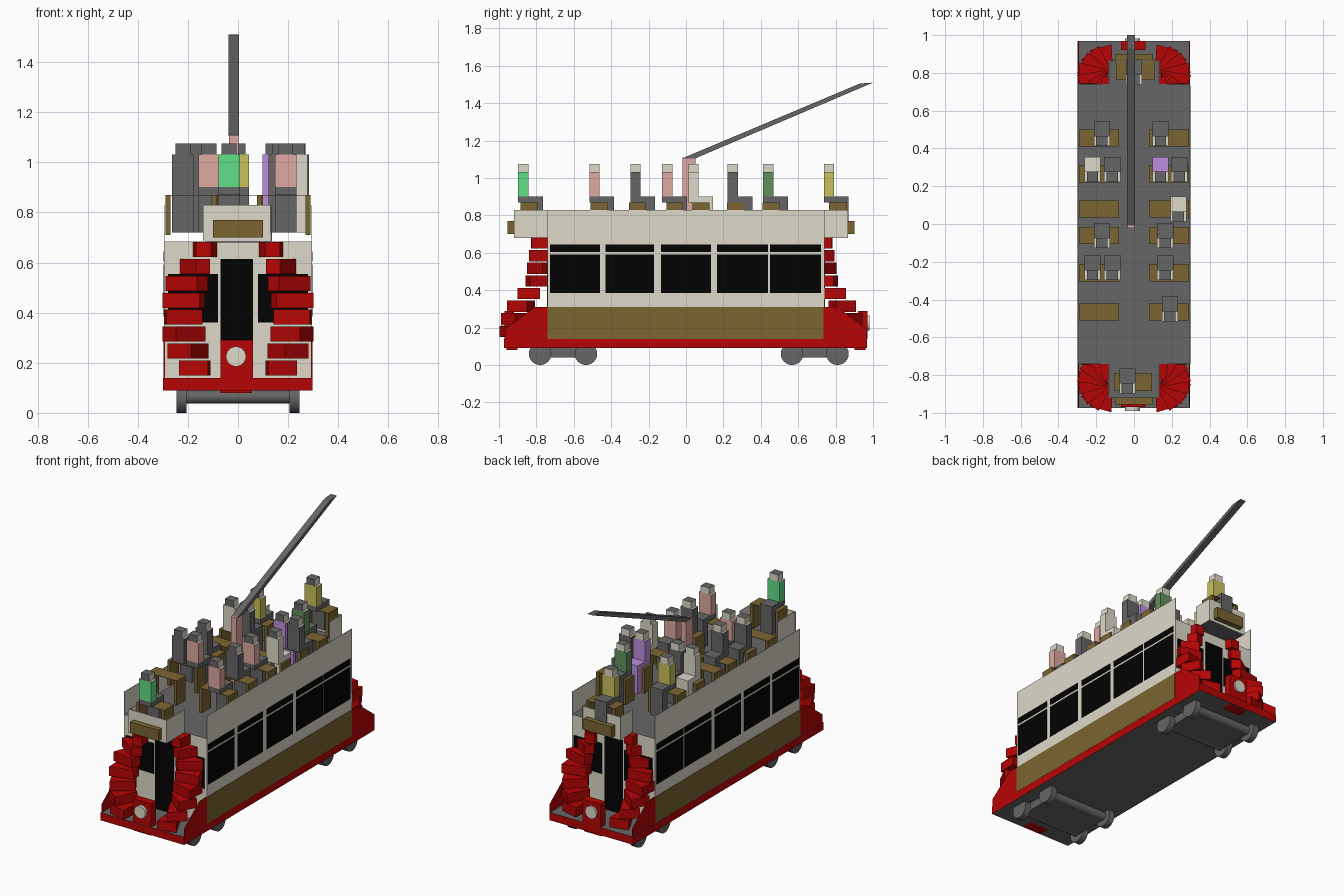
import bpy
from math import cos, sin, radians, pi

if "Cube" in bpy.data.objects:
    bpy.data.objects.remove(bpy.data.objects["Cube"])


def material(name, rgb):
    linear = [(c / 255) ** 2.2 for c in rgb] + [1]
    m = bpy.data.materials.new(name)
    m.use_nodes = True
    m.diffuse_color = linear
    m.node_tree.nodes["Principled BSDF"].inputs["Base Color"].default_value = linear
    return m


RED = material("red", (182, 13, 13))
CREAM = material("cream", (221, 216, 201))
BROWN = material("brown", (122, 101, 53))
GREY = material("grey", (102, 102, 102))
BLACK = material("black", (9, 9, 9))
PINK = material("pink", (222, 168, 160))
GREEN = material("bright green", (98, 222, 133))
OLIVE = material("dark green", (98, 142, 92))
PURPLE = material("purple", (188, 140, 222))
YELLOW = material("yellow", (200, 193, 92))


def mesh(name, verts, faces, *mats):
    me = bpy.data.meshes.new(name)
    me.from_pydata(verts, [], faces)
    for m in mats:
        me.materials.append(m)
    ob = bpy.data.objects.new(name, me)
    bpy.context.collection.objects.link(ob)
    return ob


def prism(name, ring, offset, *mats):
    """Extrude a counter-clockwise ring of 3D points along an offset."""
    n = len(ring)
    top = [tuple(a + b for a, b in zip(p, offset)) for p in ring]
    sides = [(i, (i + 1) % n, (i + 1) % n + n, i + n) for i in range(n)]
    caps = [tuple(reversed(range(n))), tuple(range(n, 2 * n))]
    return mesh(name, list(ring) + top, sides + caps, *mats)


def box(name, x0, x1, y0, y1, z0, z1, *mats):
    x0, x1 = sorted((x0, x1))
    y0, y1 = sorted((y0, y1))
    ring = [(x0, y0, z0), (x1, y0, z0), (x1, y1, z0), (x0, y1, z0)]
    return prism(name, ring, (0, 0, z1 - z0), *mats)


def disc(name, centre, radius, depth, axis, mat, sides=24):
    rot = (0, pi / 2, 0) if axis == "x" else (pi / 2, 0, 0)
    bpy.ops.mesh.primitive_cylinder_add(vertices=sides, radius=radius, depth=depth,
                                        location=centre, rotation=rot)
    ob = bpy.context.object
    ob.name = name
    ob.data.materials.append(mat)
    bpy.ops.object.shade_smooth_by_angle()
    return ob


# Chassis: red rim, grey top and underside
chassis = box("chassis", -.299, .297, -.973, .968, .09, .14, RED, GREY)
for f in chassis.data.polygons:
    f.material_index = int(abs(f.normal.z) > .5)

# Lower saloon and upper deck floor
body = box("saloon", -.296, .296, -.74, .74, .14, .685, CREAM, GREY)
for f in body.data.polygons:
    f.material_index = int(f.normal.z > .5)

windows = [(-.727, -.46), (-.43, -.17), (-.133, .134), (.166, .438), (.449, .722)]
for side in (-1, 1):
    x = .296 * side
    out = x + .002 * side
    box("lower_panel", x, out, -.74, .735, .14, .31, BROWN)
    box("deck_wall", x, x - .003 * side, -.74, .74, .685, .83, CREAM)
    for a, b in windows:
        box("window", x, out, a, b, .385, .592, BLACK)
        box("top_light", x, out, a, b, .605, .645, BLACK)

# Bogies
for y0, y1 in ((-.78, -.535), (.567, .81)):
    box("bogie_frame", -.205, .205, y0, y1, .04, .09, GREY)
    for y in (y0, y1):
        disc("axle", (0, y, .065), .028, .41, "x", GREY)
        for s in (-1, 1):
            disc("wheel", (.225 * s, y, .06), .06, .04, "x", GREY)


def staircase(cx, cy, sx, sy):
    """Winding steps from the platform up to the balcony."""
    count = 8
    for i in range(count):
        a = radians(93 - 168 * i / (count - 1))
        ring = []
        for r, w in ((.005, -.03), (.153, -.06), (.153, .06), (.005, .03)):
            px = r * cos(a) - w * sin(a)
            py = r * sin(a) + w * cos(a)
            ring.append((cx + px * sx, cy + py * sy, .622 - .0675 * i))
        if sx * sy < 0:
            ring.reverse()
        prism("stair_step", ring, (0, 0, .06), RED)


# Both ends: platform, stairs, balcony
for end, reach, stair_y, lamp_y in ((-1, .92, -.833, -.978), (1, .865, .787, .97)):
    wall = .74 * end
    box("door", -.07, .06, wall, wall + .004 * end, .14, .615, BLACK)
    for s in (-1, 1):
        box("end_window", .08 * s, .28 * s, wall, wall + .004 * end, .36, .555, BLACK)
        profile = [(.735, .14), (.968, .14), (.968, .19), (.81, .31), (.735, .31)]
        ring = [(.297 * s, y * end, z) for y, z in profile]
        if end < 0:
            ring.reverse()
        if s > 0:
            ring = [(x - .005, y, z) for x, y, z in ring]
        prism("platform_skirt", ring, (.005, 0, 0), RED)
        staircase(.138 * s, stair_y, s, -end)
        box("balcony_side", .135 * s, .131 * s, wall, reach * end, .68, .83, CREAM)
    box("balcony_floor", -.135, .135, wall, reach * end, .68, .686, GREY)
    box("balcony_front", -.14, .13, reach * end, (reach - .005) * end, .68, .83, CREAM)
    box("destination_box", -.10, .10, reach * end, (reach + .035) * end, .70, .77, BROWN)
    box("lamp_box", -.07, .06, .92 * end, .97 * end, .14, .29, RED)
    disc("headlamp", (-.008, lamp_y, .225), .04, .024, "y", CREAM)
    box("coupler", -.07, .055, .9 * end, .96 * end, .08, .09, RED)


# Benches: thin seat on two end boards
def bench(x0, x1, y0, y1):
    box("bench_seat", x0, x1, y0, y1, .867, .87, BROWN)
    box("bench_end", x0, x0 + .02, y0, y1, .71, .867, BROWN)
    box("bench_end", x1 - .02, x1, y0, y1, .71, .867, BROWN)


for y in (-.51, -.305, -.105, .035, .22, .41):
    bench(-.29, -.08, y, y + .09)
    bench(.08, .29, y, y + .09)
bench(-.105, .095, -.885, -.79)
bench(-.095, .11, .765, .86)


# Seated passengers, facing the rear
def passenger(x, y, shirt, trousers=GREY):
    box("passenger_thighs", x - .043, x + .043, y - .027, y + .105, .87, .902, trousers)
    box("passenger_shins", x - .043, x + .043, y + .055, y + .105, .72, .87, trousers)
    torso = box("passenger_torso", x - .043, x + .043, y - .027, y + .027, .902, 1.032,
                shirt, CREAM)
    head = box("passenger_head", x - .03, x + .03, y - .027, y + .027, 1.032, 1.075,
               CREAM, GREY)
    for f in torso.data.polygons:
        f.material_index = int(f.normal.z > .5)
    for f in head.data.polygons:
        f.material_index = int(f.normal.z > .5 or f.normal.y < -.5)


for person in (
    (-.035, -.87, GREEN), (0, .765, YELLOW),
    (.19, -.49, PINK),
    (-.22, -.27, GREY), (-.115, -.27, PINK), (.165, -.27, GREY),
    (-.17, -.10, GREY), (.165, -.10, PINK),
    (.235, .04, CREAM, CREAM),
    (-.22, .25, CREAM, CREAM), (-.115, .25, GREY),
    (.14, .25, PURPLE, PURPLE), (.24, .25, GREY),
    (-.17, .44, YELLOW), (.14, .44, OLIVE),
):
    passenger(*person)

# Trolley mast and pole
box("trolley_mast", -.035, .002, -.02, .05, .685, 1.11, PINK)
ring = [(-.037, -.02, 1.105), (-.037, .05, 1.105), (-.037, 1.0, 1.51), (-.037, .93, 1.505)]
prism("trolley_pole", ring, (.041, 0, 0), GREY)
